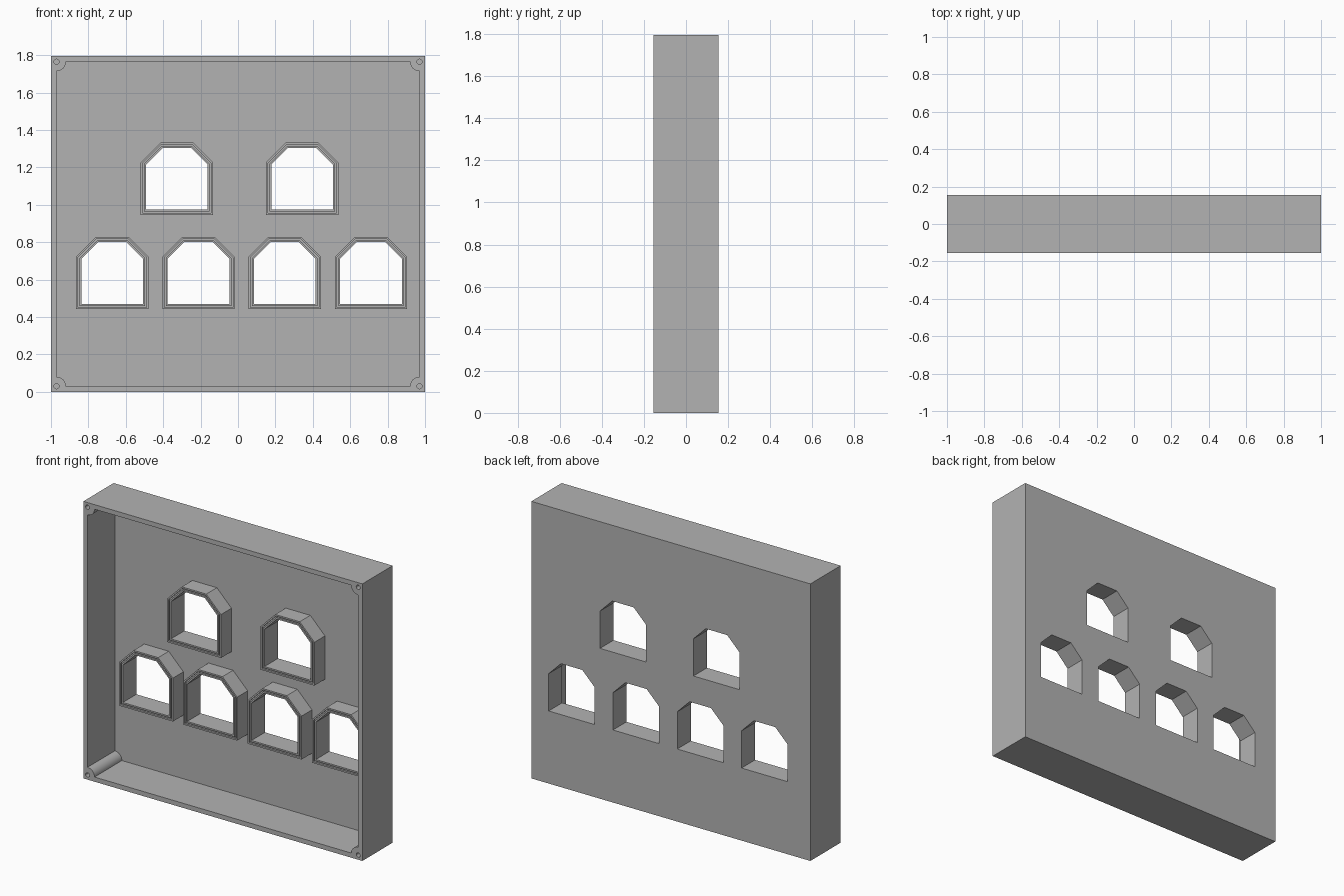
import bpy
import bmesh
from math import sin, cos, pi

W, H, D = 2.0, 1.795, 0.31      # overall size
WALL = 0.03
FRONT, BACK = -D / 2, D / 2
PANEL = BACK - WALL             # inner face of the back panel
LIP = 0.017                     # front face of the window frames
RIM = 0.028                     # total frame width
WINDOWS = [(-0.327, 0.946), (0.343, 0.946)] + [
    (x, 0.442) for x in (-0.672, -0.211, 0.25, 0.711)]

cube = bpy.data.objects.get("Cube")
if cube:
    bpy.data.objects.remove(cube, do_unlink=True)

grey = bpy.data.materials.new("matte_grey")
grey.use_nodes = True
colour = (0.45, 0.45, 0.45, 1)
grey.diffuse_color = colour
for node in grey.node_tree.nodes:
    if node.type == "BSDF_PRINCIPLED":
        node.inputs["Base Color"].default_value = colour


def loft(bm, sections, capped=True):
    """Skin a list of (outline, y) sections, with optional end caps."""
    rings = [[bm.verts.new((x, y, z)) for x, z in pts] for pts, y in sections]
    n = len(rings[0])
    for a, b in zip(rings, rings[1:]):
        for i in range(n):
            j = (i + 1) % n
            bm.faces.new((a[i], a[j], b[j], b[i]))
    if capped:
        bm.faces.new(rings[0][::-1])
        bm.faces.new(rings[-1])


def finish(bm, name):
    bmesh.ops.recalc_face_normals(bm, faces=bm.faces)
    mesh = bpy.data.meshes.new(name)
    bm.to_mesh(mesh)
    bm.free()
    mesh.materials.append(grey)
    obj = bpy.data.objects.new(name, mesh)
    bpy.context.collection.objects.link(obj)
    return obj


def arc(cx, cz, r, start, sweep, n):
    return [(cx + r * cos(start + sweep * i / n), cz + r * sin(start + sweep * i / n))
            for i in range(n + 1)]


def window_outline(cx, z0, inset):
    """Square opening with clipped upper corners, offset inwards."""
    w, top = 0.193 - inset, z0 + 0.386 - inset
    c = 0.105 - 0.586 * inset
    return [(cx - w, z0 + inset), (cx + w, z0 + inset), (cx + w, top - c),
            (cx + w - c, top), (cx - w + c, top), (cx - w, top - c)]


def cut(target, cutter):
    mod = target.modifiers.new("cut", "BOOLEAN")
    mod.operation, mod.solver, mod.object = "DIFFERENCE", "EXACT", cutter
    cutter.hide_render = True
    bpy.context.view_layer.objects.active = target
    bpy.ops.object.modifier_apply(modifier=mod.name)
    bpy.data.objects.remove(cutter, do_unlink=True)


# Outer case
bm = bmesh.new()
box = [(-W / 2, 0), (W / 2, 0), (W / 2, H), (-W / 2, H)]
loft(bm, [(box, FRONT), (box, BACK)])
case = finish(bm, "case")

# Cavity, leaving a quarter-round screw post in every corner
ix, lo, hi = W / 2 - WALL, WALL, H - WALL
corners = [(-ix, lo, pi / 2), (ix, lo, pi), (ix, hi, 1.5 * pi), (-ix, hi, 0)]
outline = []
for x, z, start in corners:
    outline += arc(x, z, 0.05, start, -pi / 2, 8)
bm = bmesh.new()
loft(bm, [(outline, FRONT - 0.1), (outline, PANEL)])
cut(case, finish(bm, "cavity_cutter"))

# Window openings and screw holes
bm = bmesh.new()
for x, z in WINDOWS:
    opening = window_outline(x, z, RIM)
    loft(bm, [(opening, LIP), (opening, BACK + 0.1)])
for x, z, _ in corners:
    hole = arc(x, z, 0.014, 0, 2 * pi, 16)[:-1]
    loft(bm, [(hole, FRONT - 0.1), (hole, FRONT + 0.15)])
cut(case, finish(bm, "opening_cutter"))

bpy.ops.object.select_all(action="DESELECT")
case.select_set(True)
bpy.context.view_layer.objects.active = case
bpy.ops.object.shade_smooth_by_angle(angle=pi / 7)

# Window frames with a groove around the front lip
PROFILE = [(0, PANEL), (0, LIP), (0.01, LIP), (0.01, LIP + 0.012),
           (0.018, LIP + 0.012), (0.018, LIP), (RIM, LIP), (RIM, PANEL), (0, PANEL)]
for i, (x, z) in enumerate(WINDOWS):
    bm = bmesh.new()
    loft(bm, [(window_outline(x, z, d), y) for d, y in PROFILE], capped=False)
    bmesh.ops.remove_doubles(bm, verts=bm.verts, dist=1e-5)
    finish(bm, f"window_frame_{i + 1}")
